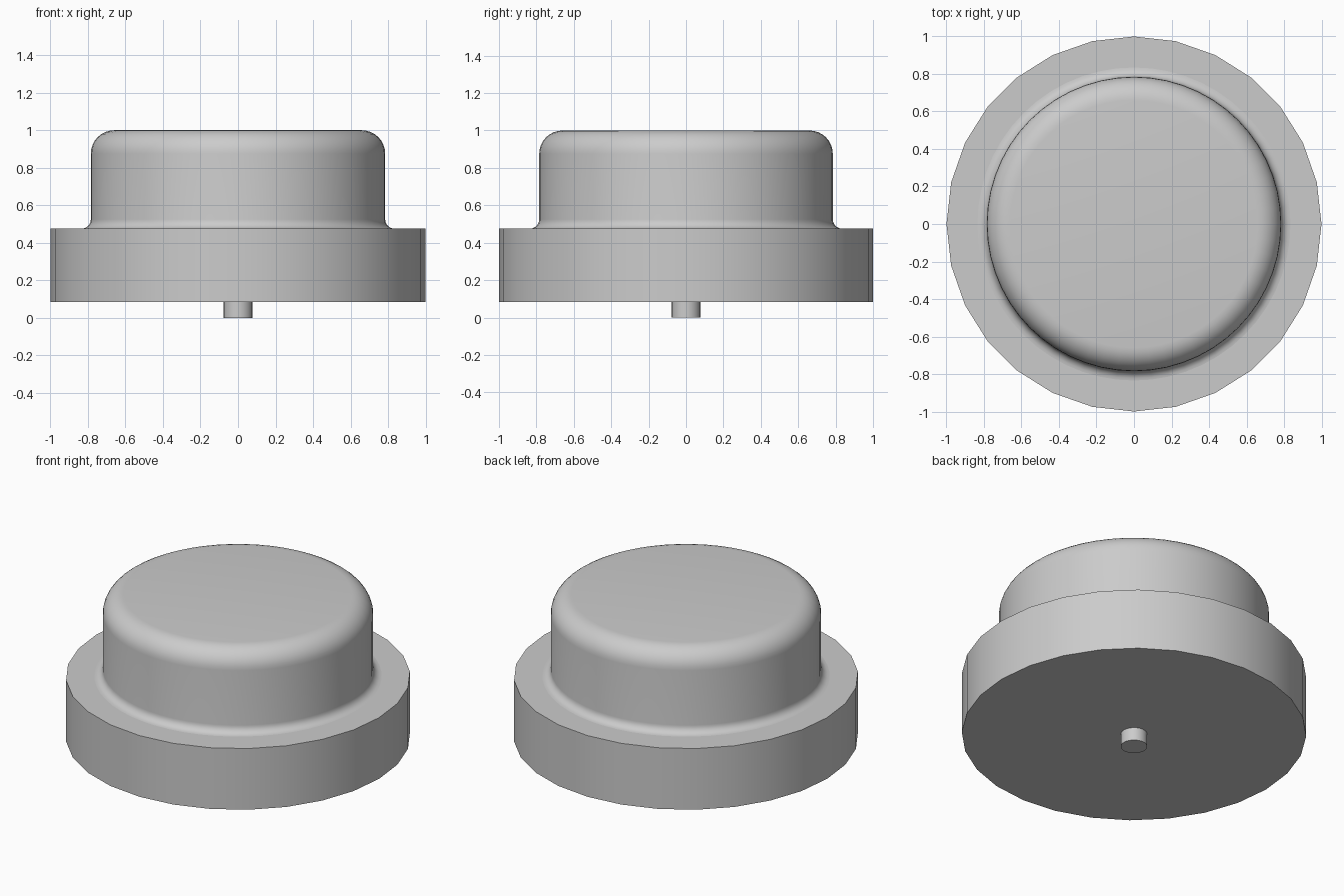
import bpy
import bmesh
from math import sin, cos, pi, radians

default = bpy.data.objects.get("Cube")
if default:
    bpy.data.objects.remove(default, do_unlink=True)

grey = bpy.data.materials.new("plain grey")
grey.use_nodes = True
colour = (0.6, 0.6, 0.6, 1)
grey.diffuse_color = colour
grey.node_tree.nodes["Principled BSDF"].inputs["Base Color"].default_value = colour


def arc(cx, cz, r, start, end, steps=6):
    """Points of a rounded corner in the radius/height plane."""
    angles = [radians(start + (end - start) * i / steps) for i in range(steps + 1)]
    return [(cx + r * cos(a), cz + r * sin(a)) for a in angles]


def turned(name, profile, sides, cap_bottom=True):
    """Turn a bottom-to-top profile around the z axis."""
    bm = bmesh.new()
    rings = [[bm.verts.new((r * cos(2 * pi * i / sides), r * sin(2 * pi * i / sides), z))
              for i in range(sides)] for r, z in profile]
    for low, high in zip(rings, rings[1:]):
        for i in range(sides):
            j = (i + 1) % sides
            bm.faces.new((low[i], low[j], high[j], high[i]))
    if cap_bottom:
        bm.faces.new(rings[0][::-1])
    bm.faces.new(rings[-1])
    mesh = bpy.data.meshes.new(name)
    bm.to_mesh(mesh)
    bm.free()
    mesh.materials.append(grey)
    obj = bpy.data.objects.new(name, mesh)
    bpy.context.collection.objects.link(obj)
    bpy.ops.object.select_all(action='DESELECT')
    bpy.context.view_layer.objects.active = obj
    obj.select_set(True)
    bpy.ops.object.shade_smooth_by_angle(angle=radians(30))
    return obj


BASE_BOTTOM, BASE_TOP = 0.083, 0.475
CAP_RADIUS, FILLET, ROUND = 0.785, 0.05, 0.125

# Wide base disc
turned("base_disc", [(1, BASE_BOTTOM), (1, BASE_TOP)], 28)

# Raised cap with a flared foot and a rounded rim
foot = arc(CAP_RADIUS + FILLET, BASE_TOP + FILLET, FILLET, 270, 180)
rim = arc(CAP_RADIUS - ROUND, 1 - ROUND, ROUND, 0, 90, 8)
turned("raised_cap", foot + rim, 56, cap_bottom=False)

# Small pin under the base
turned("centre_pin", [(0.077, 0), (0.077, BASE_BOTTOM)], 24)
